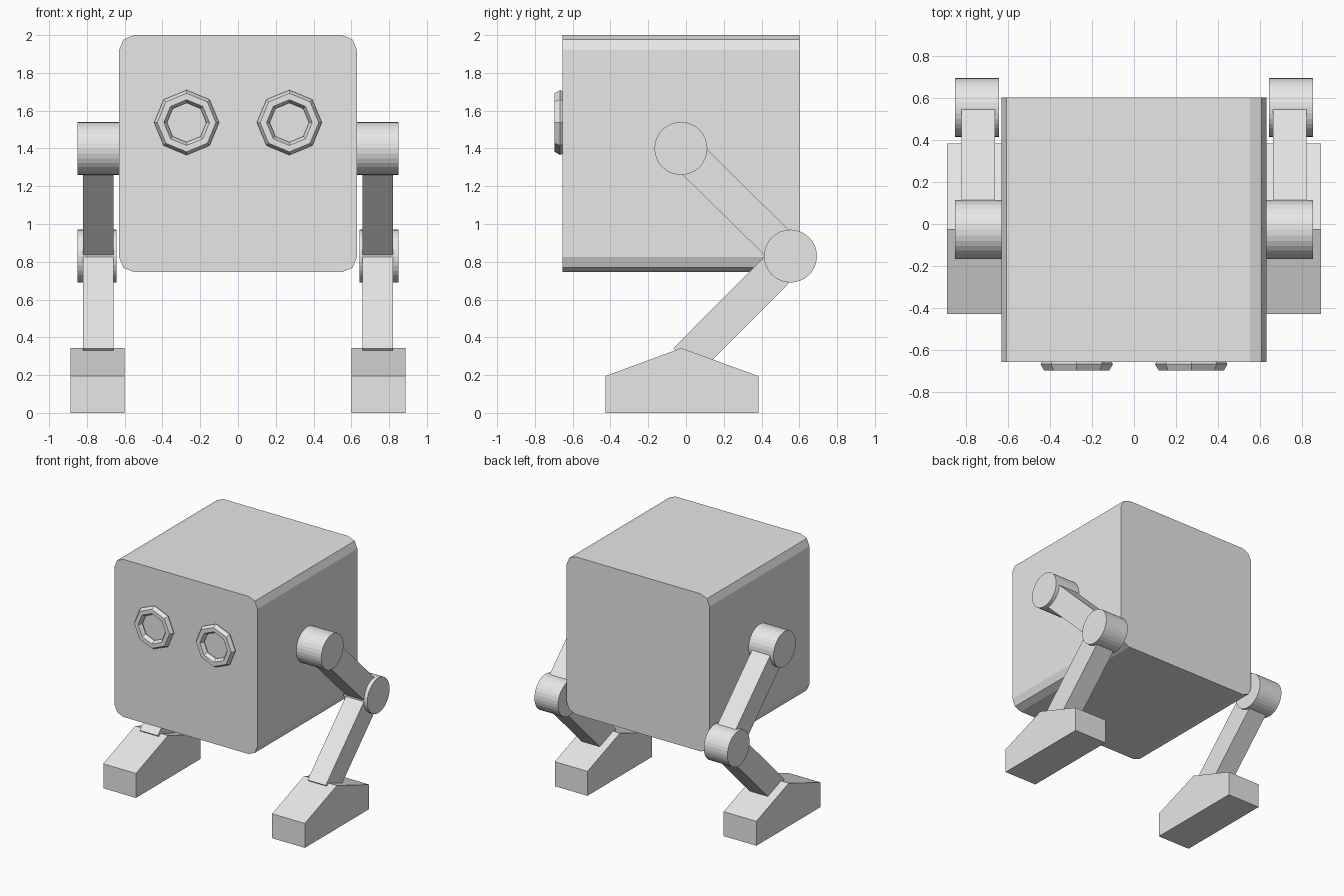
import bpy, bmesh, math
from mathutils import Vector

cube = bpy.data.objects.get("Cube")
if cube:
    bpy.data.objects.remove(cube, do_unlink=True)

grey = bpy.data.materials.new("light grey")
grey.use_nodes = True
grey.diffuse_color = (0.8, 0.8, 0.8, 1)
grey.node_tree.nodes["Principled BSDF"].inputs["Base Color"].default_value = (0.8, 0.8, 0.8, 1)


def finish(name, bm):
    """Turn a bmesh into a flat shaded object."""
    bmesh.ops.recalc_face_normals(bm, faces=bm.faces)
    mesh = bpy.data.meshes.new(name)
    bm.to_mesh(mesh)
    bm.free()
    mesh.materials.append(grey)
    obj = bpy.data.objects.new(name, mesh)
    bpy.context.collection.objects.link(obj)
    return obj


def prism(name, base, offset):
    """Extrude a closed outline along an offset."""
    bm = bmesh.new()
    face = bm.faces.new([bm.verts.new(p) for p in base])
    new = bmesh.ops.extrude_face_region(bm, geom=[face], use_keep_orig=True)
    verts = [g for g in new["geom"] if isinstance(g, bmesh.types.BMVert)]
    bmesh.ops.translate(bm, vec=offset, verts=verts)
    return finish(name, bm)


def side_prism(name, outline, side, x0, x1):
    """Extrude a (y, z) outline across x on one side of the model."""
    return prism(name, [(side * x0, y, z) for y, z in outline], (side * (x1 - x0), 0, 0))


def circle(center, radius, count):
    return [(center[0] + radius * math.cos(math.tau * i / count),
             center[1] + radius * math.sin(math.tau * i / count)) for i in range(count)]


def bar(a, b, width):
    """Rectangle outline running from a to b."""
    a, b = Vector(a), Vector(b)
    n = (b - a).orthogonal().normalized() * width / 2
    return [a + n, b + n, b - n, a - n]


# Box body with the four lengthwise edges rounded
W, Z0, Z1, R = 0.63, 0.745, 2.0, 0.08
outline = []
for sx, cz, start in ((1, Z1 - R, 0), (-1, Z1 - R, 90), (-1, Z0 + R, 180), (1, Z0 + R, 270)):
    for step in (0, 45, 90):
        a = math.radians(start + step)
        outline.append((sx * (W - R) + R * math.cos(a), -0.655, cz + R * math.sin(a)))
prism("body", outline, (0, 1.257, 0))

SHOULDER, KNEE, ANKLE = (-0.027, 1.40), (0.553, 0.83), (0.0, 0.275)
FOOT = [(-0.427, 0), (0.383, 0), (0.383, 0.195), (-0.025, 0.343), (-0.427, 0.195)]

for label, side in (("left", 1), ("right", -1)):
    # Leg: hip joint, thigh, knee joint, shin and foot
    side_prism(label + "_hip_joint", circle(SHOULDER, 0.14, 32), side, 0.61, 0.85)
    side_prism(label + "_thigh", bar(SHOULDER, KNEE, 0.186), side, 0.66, 0.82)
    side_prism(label + "_knee_joint", circle(KNEE, 0.14, 32), side, 0.642, 0.85)
    side_prism(label + "_shin", bar(KNEE, ANKLE, 0.19), side, 0.66, 0.82)
    side_prism(label + "_foot", FOOT, side, 0.60, 0.888)

    # Eye: eight sided ring with a hexagonal section
    bm = bmesh.new()
    rings = []
    for i in range(8):
        a = math.tau * i / 8
        rings.append([bm.verts.new((side * 0.272 + r * math.cos(a), y, 1.537 + r * math.sin(a)))
                      for r, y in circle((0.138, -0.666), 0.034, 6)])
    for i in range(8):
        p, q = rings[i], rings[(i + 1) % 8]
        for j in range(6):
            k = (j + 1) % 6
            bm.faces.new((p[j], p[k], q[k], q[j]))
    finish(label + "_eye_ring", bm)
